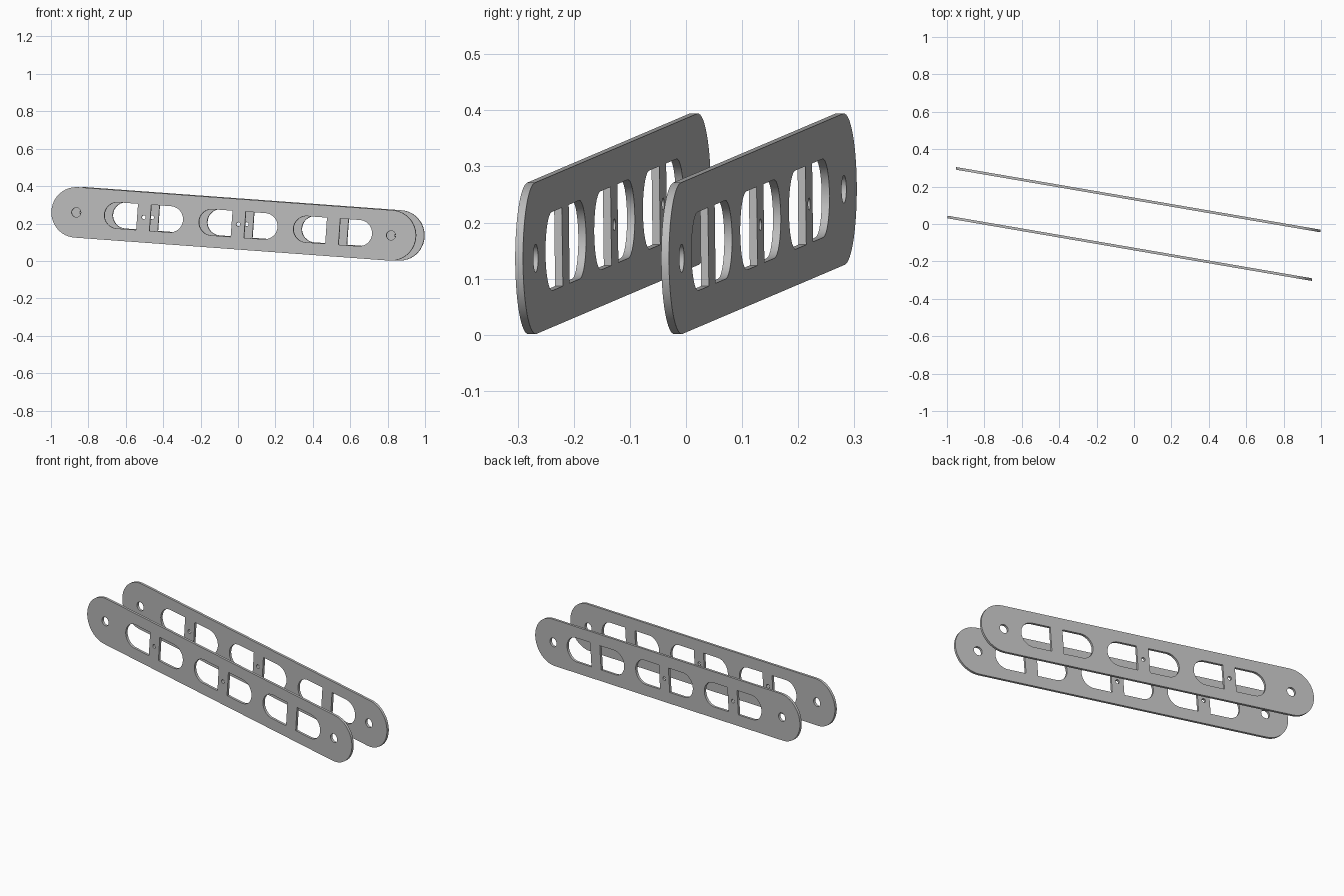
import bpy
import bmesh
from math import cos, sin, pi, radians
from mathutils import Matrix, Vector

cube = bpy.data.objects.get("Cube")
if cube:
    bpy.data.objects.remove(cube, do_unlink=True)

# Plate dimensions, measured along the plate
HALF_SPAN, END_R, THICK = 0.856, 0.135, 0.014
SLOT_PITCH, SLOT_SHIFT = 0.514, 0.025
SLOT_END, SLOT_R, BAR = 0.214, 0.07, 0.036

grey = bpy.data.materials.new("plain_grey")
grey.use_nodes = True
colour = (0.5, 0.5, 0.5, 1)
grey.diffuse_color = colour
grey.node_tree.nodes["Principled BSDF"].inputs["Base Color"].default_value = colour


def arc(cx, r, start, end, steps):
    """Points on an arc centred on the plate's long axis."""
    angles = [radians(start + (end - start) * i / steps) for i in range(steps + 1)]
    return [(cx + r * cos(a), r * sin(a)) for a in angles]


def circle(cx, r, steps=20):
    return arc(cx, r, 0, 360, steps)[:-1]


def half_slot(cx, side):
    """Window with a square end at the bar and a round outer end."""
    pts = arc(SLOT_END - SLOT_R, SLOT_R, -90, 90, 16)
    pts += [(BAR, SLOT_R), (BAR, -SLOT_R)]
    return [(cx + side * x, y) for x, y in pts]


# Outline, end holes, paired windows and small bar holes
loops = [arc(HALF_SPAN, END_R, -90, 90, 24) + arc(-HALF_SPAN, END_R, 90, 270, 24)]
loops += [circle(s * HALF_SPAN, 0.025) for s in (-1, 1)]
for i in (-1, 0, 1):
    centre = SLOT_SHIFT + i * SLOT_PITCH
    loops += [half_slot(centre, s) for s in (-1, 1)]
    if i < 1:
        loops.append(circle(centre, 0.011, 14))


def plate_mesh():
    curve = bpy.data.curves.new("plate_profile", "CURVE")
    curve.dimensions = "2D"
    curve.fill_mode = "BOTH"
    curve.extrude = THICK / 2
    for loop in loops:
        spline = curve.splines.new("POLY")
        spline.points.add(len(loop) - 1)
        for p, (x, y) in zip(spline.points, loop):
            p.co = (x, y, 0, 1)
        spline.use_cyclic_u = True
    helper = bpy.data.objects.new("plate_profile", curve)
    bpy.context.collection.objects.link(helper)
    deps = bpy.context.evaluated_depsgraph_get()
    mesh = bpy.data.meshes.new_from_object(helper.evaluated_get(deps))
    bpy.data.objects.remove(helper, do_unlink=True)
    bm = bmesh.new()
    bm.from_mesh(mesh)
    bmesh.ops.remove_doubles(bm, verts=bm.verts, dist=0.0001)
    bmesh.ops.recalc_face_normals(bm, faces=bm.faces)
    bm.to_mesh(mesh)
    bm.free()
    mesh.materials.clear()
    mesh.materials.append(grey)
    return mesh


# Both plates share one slanted, upright orientation
along = Vector((1.682, -0.289, -0.123)).normalized()
normal = along.cross(Vector((0, 0, 1))).normalized()
up = normal.cross(along)
turn = Matrix((along, up, normal)).transposed().to_4x4()

for name, side in (("front_plate", 1), ("back_plate", -1)):
    plate = bpy.data.objects.new(name, plate_mesh())
    bpy.context.collection.objects.link(plate)
    offset = normal * side * 0.132
    plate.matrix_world = Matrix.Translation(offset + Vector((0, 0, 0.198))) @ turn
    bpy.ops.object.select_all(action="DESELECT")
    plate.select_set(True)
    bpy.context.view_layer.objects.active = plate
    bpy.ops.object.shade_smooth_by_angle(angle=radians(30))
